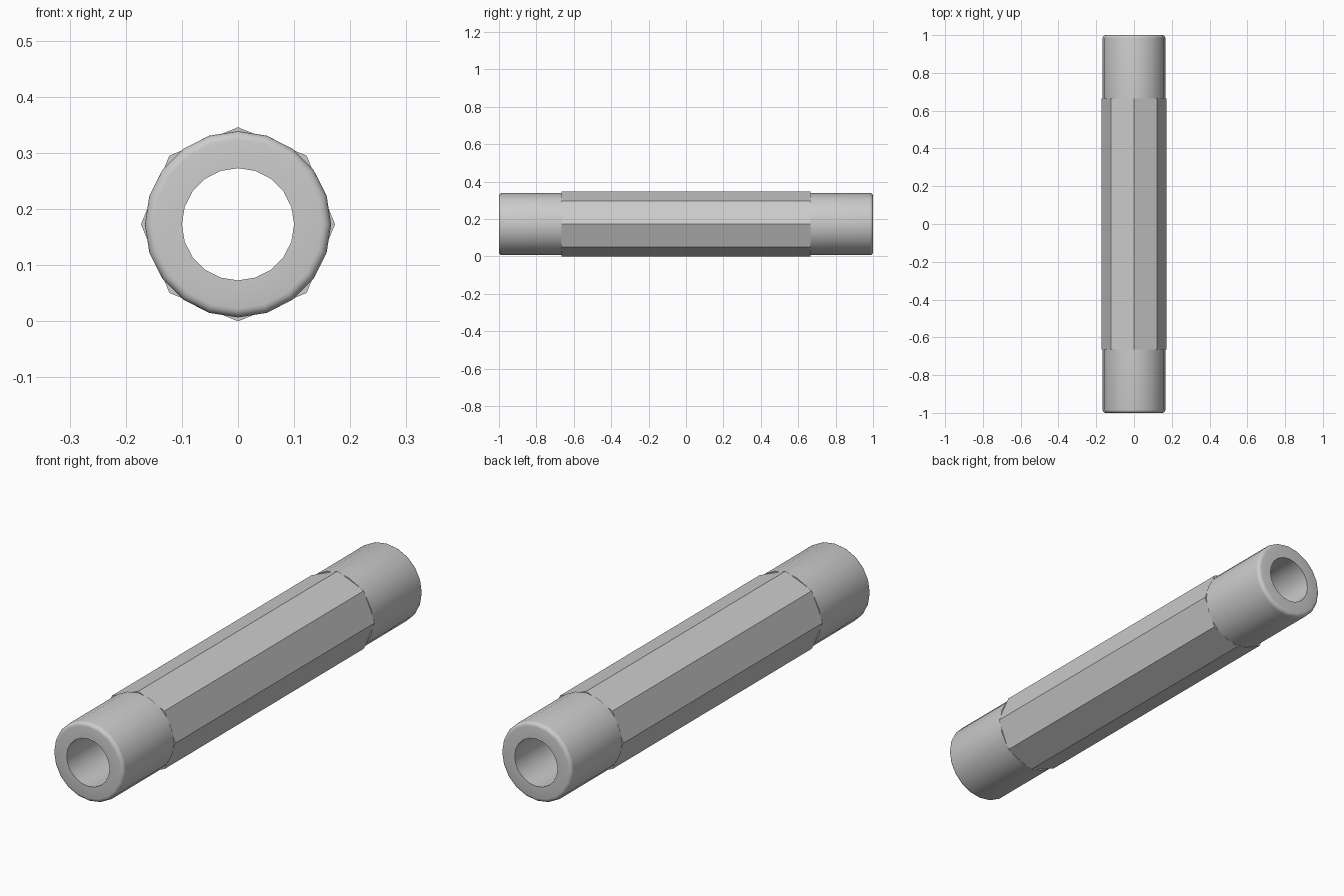
import bpy
from math import sin, cos, pi, radians

if "Cube" in bpy.data.objects:
    bpy.data.objects.remove(bpy.data.objects["Cube"])

AXIS_Z = 0.173      # height of the tube axis
STEP = 0.665        # half length of the octagonal grip
R_OUT, R_BORE, R_SEAT = 0.166, 0.10, 0.155
BEVEL = 0.016


def lathe(name, profile, sides, closed=False):
    """Revolve (radius, y) points around the y axis; smooth below 30 degrees."""
    n = len(profile)
    verts = []
    for i in range(sides):
        a = 2 * pi * i / sides
        verts += [(r * sin(a), y, AXIS_Z + r * cos(a)) for r, y in profile]
    faces = []
    for i in range(sides):
        k = (i + 1) % sides
        for j in range(n - 1):
            faces.append((i * n + j, k * n + j, k * n + j + 1, i * n + j + 1))
    mesh = bpy.data.meshes.new(name)
    mesh.from_pydata(verts, [], faces)
    obj = bpy.data.objects.new(name, mesh)
    bpy.context.collection.objects.link(obj)
    bpy.ops.object.select_all(action='DESELECT')
    obj.select_set(True)
    bpy.context.view_layer.objects.active = obj
    bpy.ops.object.shade_smooth_by_angle(angle=radians(30))
    return obj


# Round sleeves with rounded rims, joined by the through bore
half = [(R_SEAT, STEP), (R_OUT, STEP)]
for s in range(5):
    t = s / 4 * pi / 2
    half.append((R_OUT - BEVEL + BEVEL * cos(t), 1 - BEVEL + BEVEL * sin(t)))
half.append((R_BORE, 1))
lathe("end_sleeves_and_bore", half + [(r, -y) for r, y in reversed(half)], 20)

# Octagonal grip between the sleeves
lathe("octagonal_grip",
      [(R_SEAT, -STEP), (0.173, -STEP), (0.173, STEP), (R_SEAT, STEP)], 8)
